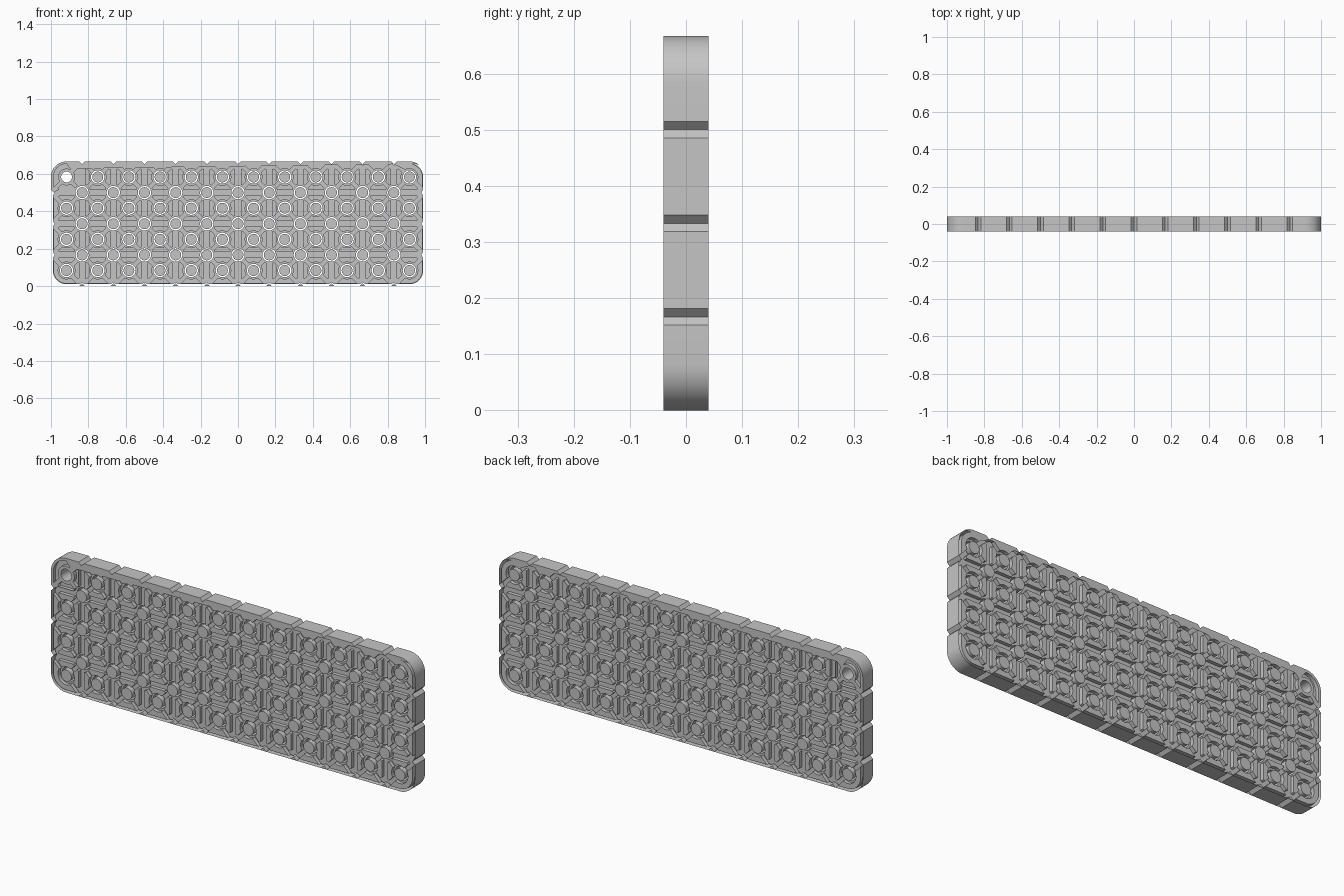
import bpy, bmesh, math
from mathutils import Matrix

if "Cube" in bpy.data.objects:
    bpy.data.objects.remove(bpy.data.objects["Cube"])

NX, NZ = 12, 4            # main hole grid
P = 2 / NX                # hole spacing
H = P / 2
HOLE, BOSS = 0.029, 0.045
RIB, RIM, DIAG = 0.015, 0.013, 0.010   # half rib, rim width, half diagonal rib
CX, CZ = NX * P / 2, NZ * P / 2
DEPTH, WEB = 0.04, 0.022  # half thicknesses

grey = bpy.data.materials.new("light grey plastic")
grey.diffuse_color = (0.56, 0.56, 0.56, 1)
grey.use_nodes = True
grey.node_tree.nodes["Principled BSDF"].inputs["Base Color"].default_value = grey.diffuse_color


def arc(cx, cy, r, a0, a1, n):
    return [(cx + r * math.cos(a0 + (a1 - a0) * i / n),
             cy + r * math.sin(a0 + (a1 - a0) * i / n)) for i in range(n + 1)]


def circle(cx, cy, r, n=24):
    return arc(cx, cy, r, 0, 2 * math.pi, n)[:-1]


def turn(pts, k, cx, cy):
    """Rotate points by k quarter turns and move them to a hole centre."""
    for _ in range(k % 4):
        pts = [(-y, x) for x, y in pts]
    return [(x + cx, y + cy) for x, y in pts]


def outline(inset):
    """Rounded plate edge with a V notch at every cell boundary."""
    pts = []
    corners = [(1, -1), (1, 1), (-1, 1), (-1, -1)]
    for k, (sx, sy) in enumerate(corners):
        c = ((CX - H) * sx, (CZ - H) * sy)
        a = (k - 1) * math.pi / 2
        pts += arc(*c, H - inset, a, a + math.pi / 2, 10)
        # walk along the following side
        n = (NZ, NX)[k % 2]
        reach = (CX, CZ)[k % 2] - inset
        for j in range(1, n):
            t = (j - n / 2) * P
            v = [(reach, t - 0.015), (reach - 0.015 + inset / 2, t),
                 (reach, t + 0.015)]
            pts += turn(v, k, 0, 0)
    return pts


def half_pocket(wall, node):
    """Lower half of the pocket on the +x side of a hole."""
    pts = arc(0, 0, BOSS, 0, -math.pi / 4 + math.asin(DIAG / BOSS), 4)
    pts += arc(H, -H, node, 0.75 * math.pi - math.asin(DIAG / node),
               math.acos(-wall / node), 3)
    return pts


def pocket(wall, node):
    low = half_pocket(wall, node)
    return low[::-1] + [(x, -y) for x, y in low[1:]]


def corner_pocket():
    """Pocket that wraps around a corner hole."""
    low = half_pocket(RIM, 0.03)
    return (low + arc(0, 0, H - RIM, 0, math.pi / 2, 8)
            + [(y, x) for x, y in low[::-1]]
            + arc(0, 0, BOSS, math.pi / 2, 0, 8)[1:-1])


def plate(name, loops, half):
    """Fill the outline, leave the inner loops open, and stand it upright."""
    cu = bpy.data.curves.new(name, 'CURVE')
    cu.dimensions, cu.fill_mode, cu.extrude = '2D', 'BOTH', half
    for pts in loops:
        sp = cu.splines.new('POLY')
        sp.points.add(len(pts) - 1)
        for q, (x, y) in zip(sp.points, pts):
            q.co = (x, y, 0, 1)
        sp.use_cyclic_u = True
    ob = bpy.data.objects.new(name, cu)
    bpy.context.collection.objects.link(ob)
    bpy.ops.object.select_all(action='DESELECT')
    ob.select_set(True)
    bpy.context.view_layer.objects.active = ob
    bpy.ops.object.convert(target='MESH')
    ob = bpy.context.object
    me = ob.data
    bm = bmesh.new()
    bm.from_mesh(me)
    bmesh.ops.remove_doubles(bm, verts=bm.verts, dist=1e-5)
    bmesh.ops.recalc_face_normals(bm, faces=bm.faces)
    bm.transform(Matrix.Translation((0, 0, CZ)) @ Matrix.Rotation(math.pi / 2, 4, 'X'))
    bm.to_mesh(me)
    bm.free()
    me.materials.clear()
    me.materials.append(grey)
    bpy.ops.object.shade_smooth_by_angle(angle=math.radians(30))


main = [(i, j, (i + 0.5) * P - CX, (j + 0.5) * P - CZ)
        for i in range(NX) for j in range(NZ)]
between = [(i * P - CX, j * P - CZ) for i in range(1, NX) for j in range(1, NZ)]
centres = [(x, y) for _, _, x, y in main] + between

# pockets on the four sides of each main hole
pockets = []
for i, j, x, y in main:
    edge = [i == NX - 1, j == NZ - 1, i == 0, j == 0]
    for k in range(4):
        if edge[k] and edge[(k + 1) % 4]:
            pockets.append(turn(corner_pocket(), k, x, y))
        elif edge[k] and edge[k - 1]:
            continue
        elif edge[k]:
            pockets.append(turn(pocket(RIM, 0.03), k, x, y))
        else:
            pockets.append(turn(pocket(RIB, BOSS), k, x, y))

# full-depth rim, ribs and hole bosses
plate("rim_ribs_and_bosses",
      [outline(0)] + [circle(x, y, HOLE) for x, y in centres] + pockets, DEPTH)
# thin floor of the pockets
plate("pocket_floor",
      [outline(0.01)] + [circle(x, y, 0.036) for x, y in centres], WEB)
